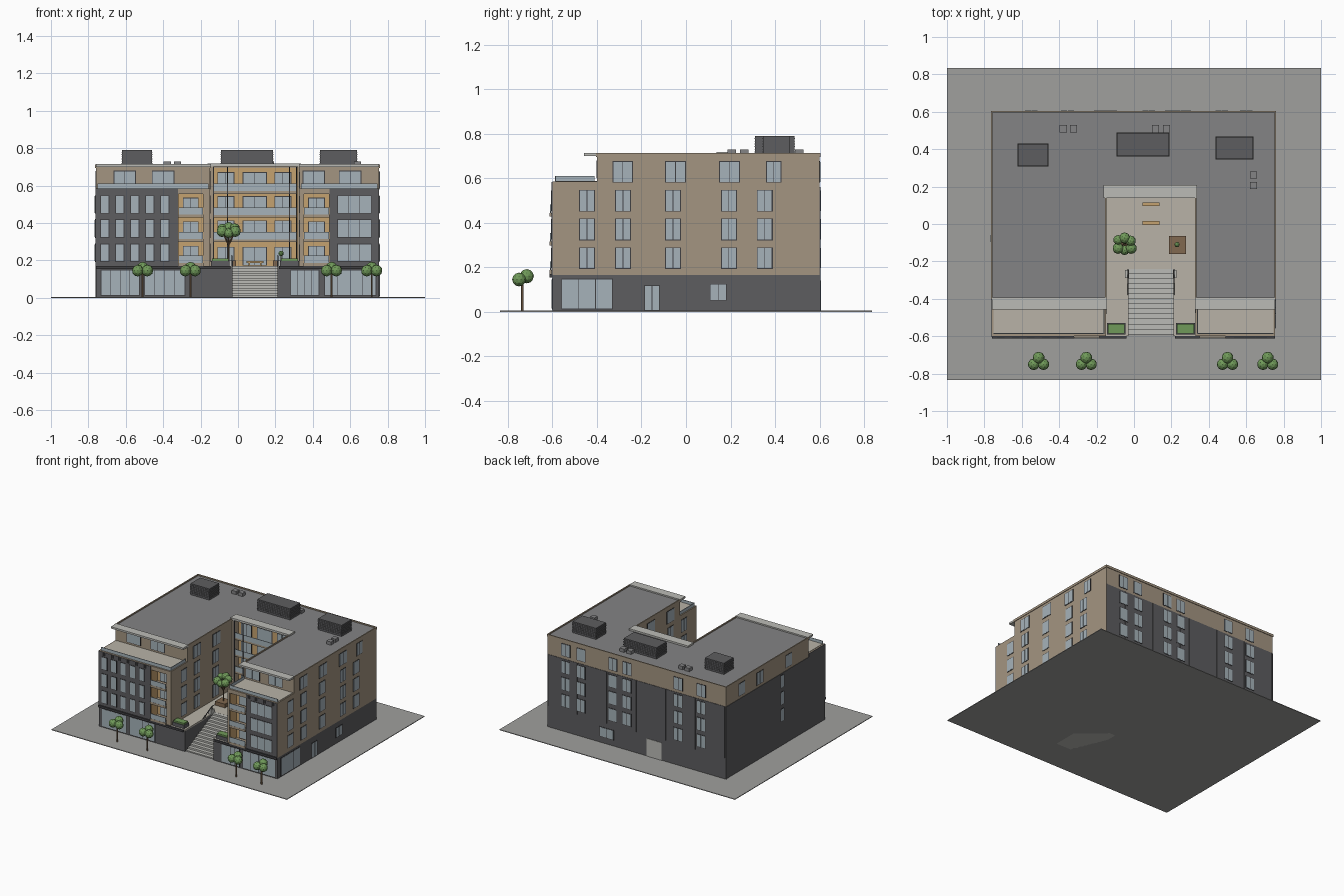
import bpy, bmesh, math
from mathutils import Matrix, Vector

if "Cube" in bpy.data.objects:
    bpy.data.objects.remove(bpy.data.objects["Cube"])

def mat(name, r, g, b):
    m = bpy.data.materials.new(name)
    m.diffuse_color = (r, g, b, 1)
    m.use_nodes = True
    m.node_tree.nodes["Principled BSDF"].inputs["Base Color"].default_value = m.diffuse_color
    return m

DARK = mat("charcoal", .11, .11, .115)
FRAME = mat("frame_dark", .05, .05, .055)
TAN = mat("tan_brick", .37, .30, .22)
WARM = mat("warm_wood", .56, .36, .16)
GLASS = mat("glass", .38, .45, .49)
BEIGE = mat("beige_paving", .48, .45, .39)
PALE = mat("pale_concrete", .5, .5, .47)
ROOF = mat("roof_grey", .23, .23, .235)
GROUND = mat("pavement", .35, .35, .34)
GREEN = mat("leaf", .16, .32, .10)
BARK = mat("bark", .22, .14, .08)

def finish(name, bm, m):
    bmesh.ops.recalc_face_normals(bm, faces=bm.faces)
    me = bpy.data.meshes.new(name)
    bm.to_mesh(me)
    bm.free()
    ob = bpy.data.objects.new(name, me)
    me.materials.append(m)
    bpy.context.collection.objects.link(ob)
    return ob

def boxes(name, items, m):
    """Boxes given as (x0, x1, y0, y1, z0, z1), joined in one object."""
    bm = bmesh.new()
    for x0, x1, y0, y1, z0, z1 in items:
        t = Matrix.Translation(((x0+x1)/2, (y0+y1)/2, (z0+z1)/2)) @ Matrix.Diagonal((abs(x1-x0), abs(y1-y0), abs(z1-z0), 1))
        bmesh.ops.create_cube(bm, size=1, matrix=t)
    return finish(name, bm, m)

def prism(name, pts, z0, z1, m):
    bm = bmesh.new()
    f = bm.faces.new([bm.verts.new((x, y, z0)) for x, y in pts])
    r = bmesh.ops.extrude_face_region(bm, geom=[f])
    for v in r["geom"]:
        if isinstance(v, bmesh.types.BMVert):
            v.co.z = z1
    return finish(name, bm, m)

def rods(name, segs, r, m, sides=6):
    bm = bmesh.new()
    for a, b in segs:
        a, b = Vector(a), Vector(b)
        d = b - a
        t = Matrix.Translation((a+b)/2) @ d.to_track_quat('Z', 'Y').to_matrix().to_4x4()
        bmesh.ops.create_cone(bm, cap_ends=True, segments=sides, radius1=r, radius2=r, depth=d.length, matrix=t)
    return finish(name, bm, m)

def balls(name, items, m):
    bm = bmesh.new()
    for x, y, z, r in items:
        bmesh.ops.create_icosphere(bm, subdivisions=2, radius=r, matrix=Matrix.Translation((x, y, z)))
    return finish(name, bm, m)

# windows: framed panes laid on a wall plane (axis, position, outward sign)
def windows(name, axis, pos, sign, items, panes=2, frame=FRAME):
    fr, gl = [], []
    def on_wall(a, b, z0, z1, d):
        p, q = sorted((pos - sign*.004, pos + sign*d))
        return (p, q, a, b, z0, z1) if axis == 'x' else (a, b, p, q, z0, z1)
    for a, b, z0, z1 in items:
        fr.append(on_wall(a, b, z0, z1, .002))
        w = (b - a - .006) / panes
        for i in range(panes):
            s = a + .004 + i*w
            gl.append(on_wall(s, s + w - .003, z0 + .004, z1 - .004, .003))
    boxes(name + "_frames", fr, frame)
    boxes(name + "_glass", gl, GLASS)

L, R, F, B = -.76, .755, -.6, .6       # outer walls
CL, CR, CB = -.15, .33, .2             # courtyard walls
SL, SR, SB = -.03, .21, -.24           # stair opening
ROWS = [(.192, .29), (.32, .42), (.45, .548)]
TOPROW = (.58, .677)

# ground and podium
boxes("ground", [(-1, 1, -.835, .835, 0, .005)], GROUND)
prism("podium", [(L, F), (SL, F), (SL, SB), (SR, SB), (SR, F), (R, F), (R, B), (L, B)], .002, .165, DARK)
prism("courtyard_floor", [(CL, F), (SL, F), (SL, SB), (SR, SB), (SR, F), (CR, F), (CR, CB), (CL, CB)], .16, .171, BEIGE)
boxes("podium_canopy", [(L, SL-.01, -.612, F, .155, .171), (SR+.01, R, -.612, F, .155, .171)], FRAME)

# entrance stair, handrails and gate piers
N = 13
boxes("entrance_stair", [(SL, SR, F+.01+i*.027, SB, i*.013, (i+1)*.0131) for i in range(N)], PALE)
rail = []
for x in (SL-.003, SR+.003):
    rail += [((x, -.59, .06), (x, -.27, .225)), ((x, -.27, .225), (x, -.24, .225))]
    rail += [((x, -.59+i*.08, .005), (x, -.59+i*.08, .06+i*.041)) for i in range(5)]
rods("stair_handrails", rail, .003, FRAME)
boxes("stair_piers", [(x-.01, x+.01, -.29, -.245, .165, .2) for x in (SL-.008, SR+.008)], PALE)
boxes("front_planters", [(CL+.005, SL-.015, -.59, -.53, .165, .198), (SR+.015, CR-.005, -.59, -.53, .165, .198)], DARK)
boxes("front_hedges", [(CL+.01, SL-.02, -.585, -.535, .19, .21), (SR+.02, CR-.01, -.585, -.535, .19, .21)], GREEN)

# three middle storeys: U plan with balcony notches in both wings
NY = -.52
prism("middle_storeys", [(L, F), (-.32, F), (-.32, NY), (-.185, NY), (-.185, F), (CL, F), (CL, CB), (CR, CB),
      (CR, F), (.35, F), (.35, NY), (.49, NY), (.49, F), (R, F), (R, B), (L, B)], .165, .585, TAN)
# charcoal cladding on the front, left and back
boxes("cladding", [(L-.003, -.32, F-.003, F+.001, .165, .583), (.49, R, F-.003, F+.001, .165, .583),
      (L-.003, L+.001, F, B, .165, .56), (L-.003, R, B-.001, B+.003, .002, .56), (L-.003, L+.001, F, -.4, .56, .585)], DARK)
boxes("cladding_ribs", [(x, x+.003, F-.005, F, .557, .583) for x in [L+.012*i for i in range(36)] + [.495+.012*i for i in range(22)]]
      + [(L+.008+i*.0835, L+.011+i*.0835, B, B+.005, .165, .56) for i in range(19)], DARK)

# wing balconies
slabs, rails, backs, doors = [], [], [], []
for x0, x1 in ((-.32, -.185), (.35, .49)):
    slabs += [(x0, x1, F-.012, NY, z, z+.017) for z in (.17, .298, .428)] + [(x0, x1, F, NY, .555, .585)]
    rails += [(x0+.003, x1-.003, F-.011, F-.007, z, z+.038) for z in (.187, .315, .445)]
    backs += [(x0, x1, NY-.003, NY+.001, .17, .555)]
    backs += [(x, x+.003, F+.002, NY, .17, .555) for x in (x0, x1-.003)]
    doors += [(x0+.025, x1-.025, a-.002, b-.012) for a, b in ROWS]
boxes("balcony_slabs", slabs, TAN)
boxes("balcony_glass_rails", rails, GLASS)
boxes("balcony_linings", backs, WARM)
windows("balcony_doors", 'y', NY-.003, -1, doors)

# set-back top storey, roof and parapet
U = [(L, -.4), (CL, -.4), (CL, CB), (CR, CB), (CR, -.4), (R, -.4), (R, B), (L, B)]
prism("top_storey", U, .58, .698, TAN)
prism("roof", U, .697, .704, ROOF)
boxes("parapet", [(min(a[0], b[0])-.004, max(a[0], b[0])+.004, min(a[1], b[1])-.004, max(a[1], b[1])+.004, .695, .713)
      for a, b in zip(U, U[1:] + U[:1])], TAN)
boxes("roof_canopies", [(L, CL+.005, -.457, -.392, .7, .714), (CR-.005, R, -.457, -.392, .7, .714),
      (CL-.012, CR+.008, .138, .208, .702, .717)], PALE)

# front roof terraces
boxes("terrace_floors", [(L+.01, CL-.01, -.585, -.4, .58, .588), (CR+.01, R-.01, -.585, -.4, .58, .588)], BEIGE)
boxes("terrace_rails", [(x0+.008, x1-.008, -.588, -.584, .585, .61) for x0, x1 in ((L, CL), (CR, R))]
      + [(x-.002, x+.002, -.586, -.41, .585, .61) for x in (CL-.01, CR+.01)], GLASS)

# windows on front
windows("front_left", 'y', F-.003, -1, [(-.737+i*.08, -.687+i*.08, a, b) for i in range(5) for a, b in ROWS], 1)
windows("front_right", 'y', F-.003, -1, [(.53, .715, a, b) for a, b in ROWS], 3)
windows("front_top", 'y', -.4, -1, [(x, x+.12, .6, .68) for x in (-.665, -.46, .345, .54)])
windows("shopfront", 'y', F, -1, [(-.735, -.525, .01, .15), (-.5, -.28, .01, .15), (.28, .435, .01, .15), (.46, .74, .01, .15)], 4)

# windows on right side and courtyard sides
COLS = [(-.48, -.408), (-.318, -.247), (-.094, -.022), (.157, .229), (.318, .39)]
TOPS = [(-.33, -.237), (-.094, 0), (.148, .242), (.36, .43)]
windows("right_side", 'x', R, 1, [c + r for c in COLS for r in ROWS] + [c + TOPROW for c in TOPS]
        + [(-.188, -.117, .005, .12), (.107, .184, .05, .126)])
windows("right_shop", 'x', R, 1, [(-.56, -.327, .01, .15)], 3)
for nm, x, s in (("court_left", CL, 1), ("court_right", CR, -1)):
    windows(nm, 'x', x, s, [c + r for c in COLS[:3] for r in ROWS] + [c + TOPROW for c in TOPS[:2]])

# windows on left side and back
windows("left_side", 'x', L-.003, -1, [(-.1, -.055) + r for r in ROWS], 1)
windows("left_top", 'x', L, -1, [(.37, .45) + TOPROW, (.15, .23) + TOPROW, (-.2, -.12) + TOPROW])
BX = (.6, .47, .2, .08, -.355, -.55)
windows("back", 'y', B+.003, 1, [(x-.038, x+.038) + r for x in BX for r in ROWS] + [(.19, .31, .05, .126)])
windows("back_top", 'y', B, 1, [(x-.038, x+.038) + TOPROW for x in BX])
boxes("back_door", [(-.215, -.09, B, B+.006, .005, .14)], PALE)

# courtyard end: stacked galleries with glass rails, posts and warm wall
boxes("gallery_wall", [(CL, CR, CB-.004, CB+.001, .17, .7)], WARM)
boxes("gallery_slabs", [(-.13, .315, .142, CB, z-.014, z) for z in (.312, .442, .57)], TAN)
boxes("gallery_rails", [(-.128, .313, .142, .146, z, z+.04) for z in (.312, .442, .57)], GLASS)
boxes("gallery_side_piers", [(CL, -.132, .142, CB, .17, .702), (.317, CR, .142, CB, .17, .702)], TAN)
boxes("gallery_posts", [(x-.003, x+.003, .138, .144, .17, .702) for x in (-.13, -.056, .275, .313)], FRAME)
windows("gallery_doors", 'y', CB-.004, -1, [(x, x+w, z, z+.1) for x, w in ((-.11, .09), (.025, .13), (.195, .09))
        for z in (.172, .314, .444, .572)])

# courtyard furniture
boxes("benches", [(.045, .135, y-.01, y+.01, .185, .197) for y in (.105, .005)]
      + [(x, x+.008, y-.008, y+.008, .17, .186) for y in (.105, .005) for x in (.055, .117)], WARM)
boxes("wood_planters", [(.187, .278, -.16, -.065, .17, .2), (-.093, -.01, -.145, -.065, .17, .2)], BARK)
rods("shrub_stem", [((.23, -.11, .2), (.23, -.11, .235))], .004, BARK)
balls("shrub", [(.23, -.11, .237, .014)], GREEN)
T = (-.05, -.105, .28)
crown = [(-.085, -.13, .355, .03), (-.015, -.13, .355, .03), (-.05, -.075, .375, .03), (-.085, -.085, .37, .026),
         (-.018, -.09, .37, .028), (-.05, -.14, .345, .026)]
rods("courtyard_tree_trunk", [((-.05, -.105, .19), T)] + [(T, c[:3]) for c in crown], .004, BARK)
balls("courtyard_tree_crown", crown, GREEN)

# street trees
for i, x in enumerate((-.51, -.255, .5, .715)):
    rods(f"street_tree_trunk_{i}", [((x, -.735, .004), (x, -.735, .13))], .006, BARK)
    balls(f"street_tree_crown_{i}", [(x, -.715, .16, .032), (x-.026, -.75, .145, .031), (x+.026, -.75, .145, .031)], GREEN)

# rooftop plant with louvre slats, and small vents
units = [(-.62, -.46, .31, .427), (-.09, .187, .364, .487), (.438, .637, .347, .465)]
boxes("roof_plant", [u + (.7, .79) for u in units], DARK)
boxes("roof_plant_louvres", [(a-.003, b+.003, c-.003, d+.003, .716+i*.012, .72+i*.012)
      for a, b, c, d in units for i in range(6)], DARK)
boxes("roof_vents", [(x, x+.038, y, y+.038, .7, .729) for x, y in
      ((-.397, .49), (-.342, .49), (.096, .49), (.155, .49), (.62, .243), (.62, .187))], ROOF)
